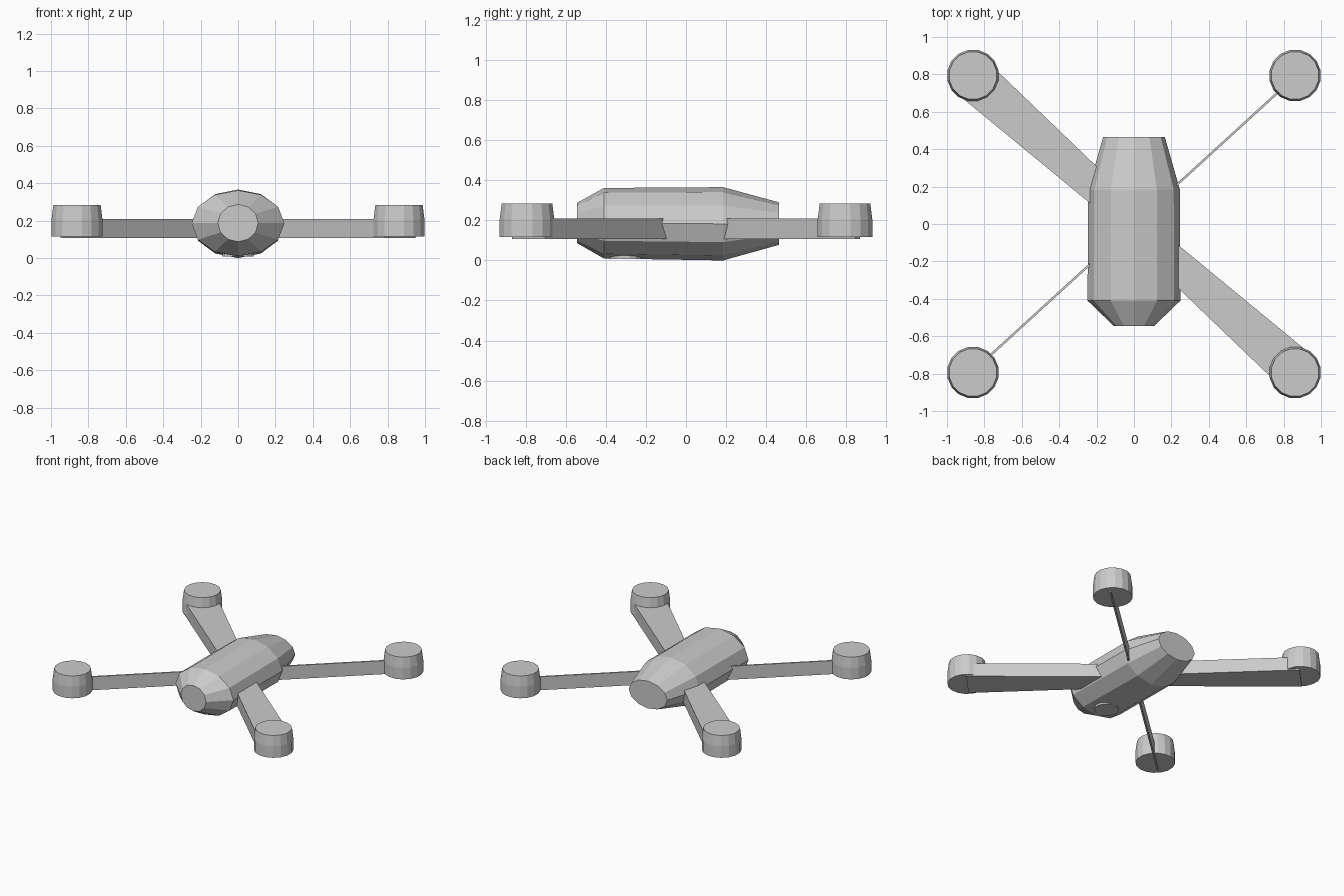
import bpy, bmesh, math
from mathutils import Vector

if "Cube" in bpy.data.objects:
    bpy.data.objects.remove(bpy.data.objects["Cube"], do_unlink=True)

grey = bpy.data.materials.new("plain grey")
grey.use_nodes = True
colour = (0.6, 0.6, 0.6, 1)
grey.diffuse_color = colour
grey.node_tree.nodes["Principled BSDF"].inputs["Base Color"].default_value = colour


def loft(name, rings):
    """Skin a closed solid through a list of equal rings of points."""
    bm = bmesh.new()
    loops = [[bm.verts.new(p) for p in ring] for ring in rings]
    n = len(loops[0])
    for a, b in zip(loops, loops[1:]):
        for i in range(n):
            j = (i + 1) % n
            bm.faces.new((a[i], a[j], b[j], b[i]))
    bm.faces.new(loops[0][::-1])
    bm.faces.new(loops[-1])
    bmesh.ops.recalc_face_normals(bm, faces=bm.faces)
    mesh = bpy.data.meshes.new(name)
    bm.to_mesh(mesh)
    bm.free()
    mesh.materials.append(grey)
    obj = bpy.data.objects.new(name, mesh)
    bpy.context.collection.objects.link(obj)
    return obj


def circle(n, phase=0.0):
    return [(math.cos(math.tau * (i + phase) / n), math.sin(math.tau * (i + phase) / n))
            for i in range(n)]


def turned(name, x, y, profile, sides=16):
    """Upright turned part from (radius, height) pairs."""
    return loft(name, [[(x + r * c, y + r * s, z) for c, s in circle(sides, 0.5)]
                       for r, z in profile])


def arm(name, outline, turn):
    """Flat-topped beam; turn is 1 or -1 for the half-turn copy."""
    return loft(name, [[(turn * x, turn * y, z) for x, y in outline]
                       for z in (0.106, 0.21)])


# Twelve-sided fuselage: y, half width, half height, centre height
sections = [(-0.545, 0.108, 0.1, 0.187), (-0.41, 0.248, 0.176, 0.186),
            (0.185, 0.245, 0.183, 0.183), (0.465, 0.165, 0.106, 0.184)]
loft("fuselage", [[(w * c, y, mid + h * s) for c, s in circle(12)]
                  for y, w, h, mid in sections])

# Shallow round sensor under the nose
turned("belly_sensor", 0, -0.3, [(0.085, 0.008), (0.085, 0.06)])

# Wide tapered arms on one diagonal, thin blade arms on the other
wide = [(0.1, -0.212), (0.785, -0.87), (0.95, -0.70), (0.2, -0.082)]
inner, outer = Vector((0.12, 0.11)), Vector((0.93, 0.85))
side = (outer - inner).orthogonal().normalized() * 0.006
thin = [inner - side, outer - side, outer + side, inner + side]
arm("front_left_arm", wide, 1)
arm("back_right_arm", wide, -1)
arm("back_left_arm", thin, 1)
arm("front_right_arm", thin, -1)

# Motor pods with slightly tapered tops
for sx, xname in ((1, "left"), (-1, "right")):
    for sy, yname in ((1, "back"), (-1, "front")):
        turned(f"{yname}_{xname}_motor", sx * 0.861, sy * 0.794,
               [(0.139, 0.116), (0.139, 0.205), (0.129, 0.284)])
